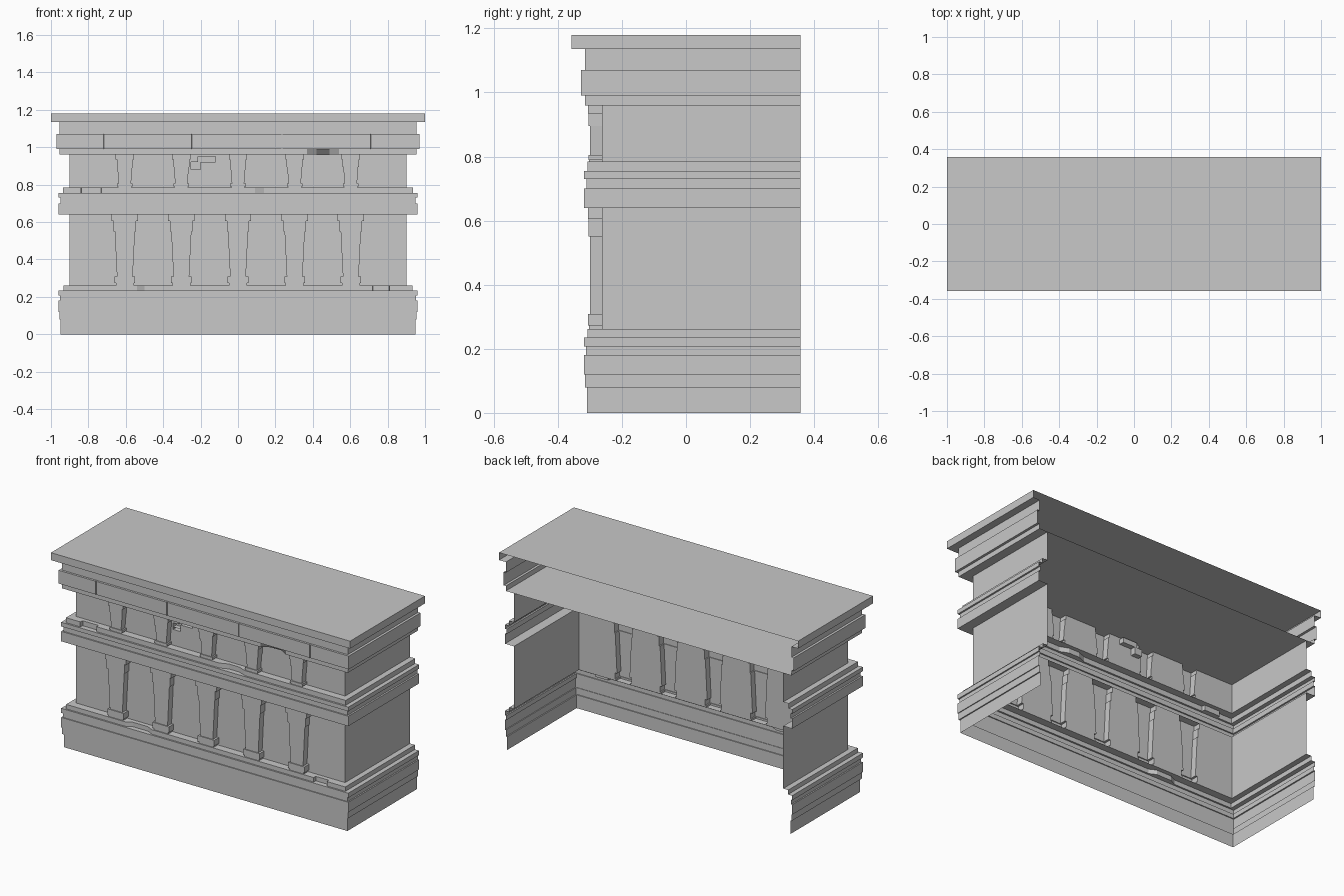
import bpy, bmesh
from mathutils import Vector

if "Cube" in bpy.data.objects:
    bpy.data.objects.remove(bpy.data.objects["Cube"])

BACK, WALL_X, WALL_Y = 0.357, 0.90, -0.262
stone = bpy.data.materials.new("grey stone")
stone.diffuse_color = (0.58, 0.58, 0.58, 1)
stone.use_nodes = True
stone.node_tree.nodes["Principled BSDF"].inputs["Base Color"].default_value = stone.diffuse_color


def finish(bm, name):
    me = bpy.data.meshes.new(name)
    bm.to_mesh(me)
    bm.free()
    me.materials.append(stone)
    ob = bpy.data.objects.new(name, me)
    bpy.context.collection.objects.link(ob)
    return ob


def face(bm, pts):
    return bm.faces.new([bm.verts.new(p) for p in pts])


def moulding(name, bands, bottom, top):
    """Stack of bands (z0, z1, half width, front y) around three sides, open at the back."""
    levels = [(bands[0][0], WALL_X, WALL_Y)] if bottom else []
    for z0, z1, x, y in bands:
        levels += [(z0, x, y), (z1, x, y)]
    if top:
        levels.append((bands[-1][1], WALL_X, WALL_Y))
    bm = bmesh.new()
    rings = [[bm.verts.new(p) for p in ((-x, BACK, z), (-x, y, z), (x, y, z), (x, BACK, z))]
             for z, x, y in levels]
    for a, b in zip(rings, rings[1:]):
        for i in range(3):
            bm.faces.new((a[i], a[i + 1], b[i + 1], b[i]))
    return bm


def chip(bm, x0, x1, z0, z1, y, dy, lower_only=False, slope=0.003):
    """Push a stretch of a band's front face inwards."""
    for x in (x0, x0 + slope, x1 - slope, x1):
        fs = [f for f in bm.faces if all(z0 - .001 < v.co.z < z1 + .001 for v in f.verts)]
        geom = fs + list({e for f in fs for e in f.edges}) + list({v for f in fs for v in f.verts})
        bmesh.ops.bisect_plane(bm, geom=geom, plane_co=(x, 0, 0), plane_no=(1, 0, 0), dist=1e-5)
    for v in bm.verts:
        c = v.co
        if x0 + slope - 1e-4 < c.x < x1 - slope + 1e-4 and abs(c.y - y) < 1e-3 \
                and z0 - .001 < c.z < (z0 if lower_only else z1) + .001:
            c.y += dy


def arcade(name, levels, z0, z1):
    """Walls with a row of five hollow pilasters; levels are (z, half width, front y)."""
    bm = bmesh.new()
    for s in (-1, 1):
        face(bm, [(s * WALL_X, y, z) for y, z in
                  ((BACK, z0), (WALL_Y, z0), (WALL_Y, z1), (BACK, z1))][::-s])
    centres = [-0.605, -0.303, 0, 0.303, 0.603]
    for (za, wa, ya), (zb, wb, yb) in zip(levels, levels[1:]):
        for c in centres:
            a = [(c - wa, WALL_Y, za), (c - wa, ya, za), (c + wa, ya, za), (c + wa, WALL_Y, za)]
            b = [(c - wb, WALL_Y, zb), (c - wb, yb, zb), (c + wb, yb, zb), (c + wb, WALL_Y, zb)]
            for i in range(3):
                face(bm, (a[i], a[i + 1], b[i + 1], b[i]))
        if zb > za:
            la = [-WALL_X] + [c + wa for c in centres]
            lb = [-WALL_X] + [c + wb for c in centres]
            ra = [c - wa for c in centres] + [WALL_X]
            rb = [c - wb for c in centres] + [WALL_X]
            for p, q, r, s in zip(la, ra, rb, lb):
                face(bm, [(p, WALL_Y, za), (q, WALL_Y, za), (r, WALL_Y, zb), (s, WALL_Y, zb)])
    bmesh.ops.remove_doubles(bm, verts=bm.verts, dist=1e-5)
    return bm


def recess(bm, rects, depth):
    """Sink stepped rectangles (x0, x1, z0, z1) into the front wall."""
    def inside(f, r):
        c = f.calc_center_median()
        return r[0] < c.x < r[1] and r[2] < c.z < r[3]
    for r in rects:
        for co, no in (((r[0], 0, 0), (1, 0, 0)), ((r[1], 0, 0), (1, 0, 0)),
                       ((0, 0, r[2]), (0, 0, 1)), ((0, 0, r[3]), (0, 0, 1))):
            fs = [f for f in bm.faces if all(abs(v.co.y - WALL_Y) < 1e-4 and -.28 < v.co.x < 0
                                             for v in f.verts)]
            geom = fs + list({e for f in fs for e in f.edges}) + list({v for f in fs for v in f.verts})
            bmesh.ops.bisect_plane(bm, geom=geom, plane_co=co, plane_no=no, dist=1e-5)
    chosen = [f for f in bm.faces if abs(f.calc_center_median().y - WALL_Y) < 1e-4
              and any(inside(f, r) for r in rects)]
    if chosen:
        out = bmesh.ops.extrude_face_region(bm, geom=chosen)["geom"]
        bmesh.ops.translate(bm, vec=Vector((0, depth, 0)),
                            verts=[g for g in out if isinstance(g, bmesh.types.BMVert)])
        bmesh.ops.delete(bm, geom=[f for f in chosen if f.is_valid], context='FACES')


# Stepped plinth with broken top edge
bm = moulding("plinth", [(0, .08, .948, -.309), (.08, .12, .955, -.315), (.12, .18, .96, -.318),
                         (.18, .207, .952, -.312), (.207, .235, .96, -.318),
                         (.235, .262, .933, -.308)], False, True)
chip(bm, -.54, -.36, .235, .262, -.308, .02, slope=.04)
chip(bm, .72, .81, .235, .262, -.308, .02)
finish(bm, "plinth")

# Lower arcade
finish(arcade("lower", [(.262, .048, -.302), (.273, .048, -.302), (.273, .055, -.306),
                        (.308, .055, -.306), (.308, .042, -.300), (.55, .054, -.300),
                        (.55, .060, -.304), (.605, .060, -.304), (.605, .070, -.306),
                        (.64, .070, -.306)], .262, .64), "lower_wall_and_pilasters")

# Middle cornice
bm = moulding("cornice", [(.64, .70, .96, -.318), (.70, .73, .95, -.310), (.73, .755, .96, -.318),
                          (.755, .785, .935, -.307)], True, True)
chip(bm, -.84, -.73, .755, .785, -.307, .02)
chip(bm, .09, .26, .755, .785, -.307, .02, slope=.05)
finish(bm, "middle_cornice")

# Upper arcade with missing bricks
bm = arcade("upper", [(.785, .036, -.302), (.79, .036, -.302), (.79, .042, -.305),
                      (.805, .042, -.305), (.805, .033, -.300), (.895, .040, -.300),
                      (.895, .043, -.304), (.935, .043, -.304), (.935, .049, -.306),
                      (.96, .049, -.306)], .785, .96)
recess(bm, [(-.215, -.12, .92, .95), (-.25, -.20, .88, .92)], .03)
finish(bm, "upper_wall_and_pilasters")

# Jointed top cornice with a chipped lower edge
bm = moulding("top", [(.96, .99, .955, -.315), (.99, 1.07, .97, -.328),
                      (1.07, 1.135, .955, -.315), (1.135, 1.18, 1.0, -.358)], True, False)
chip(bm, .37, .54, .96, .99, -.315, .03, True, .05)
for x in (-.72, -.245, .235, .712):
    chip(bm, x - .003, x + .003, .99, 1.07, -.328, .006, slope=.001)
finish(bm, "top_cornice")

# Counter top and the inner shelf below it
for name, x, y, z in (("counter_top", 1.0, -.358, 1.18), ("inner_shelf", WALL_X, WALL_Y, .96)):
    bm = bmesh.new()
    face(bm, [(-x, y, z), (x, y, z), (x, BACK, z), (-x, BACK, z)])
    finish(bm, name)

# Pilaster feet across the ledges
for name, z0, z1, w, y in (("lower_feet", .235, .262, .048, -.3085), ("upper_feet", .755, .785, .036, -.3075)):
    bm = bmesh.new()
    for c in (-.605, -.303, 0, .303, .603):
        face(bm, [(c - w, y, z0), (c + w, y, z0), (c + w, y, z1), (c - w, y, z1)])
    finish(bm, name)
